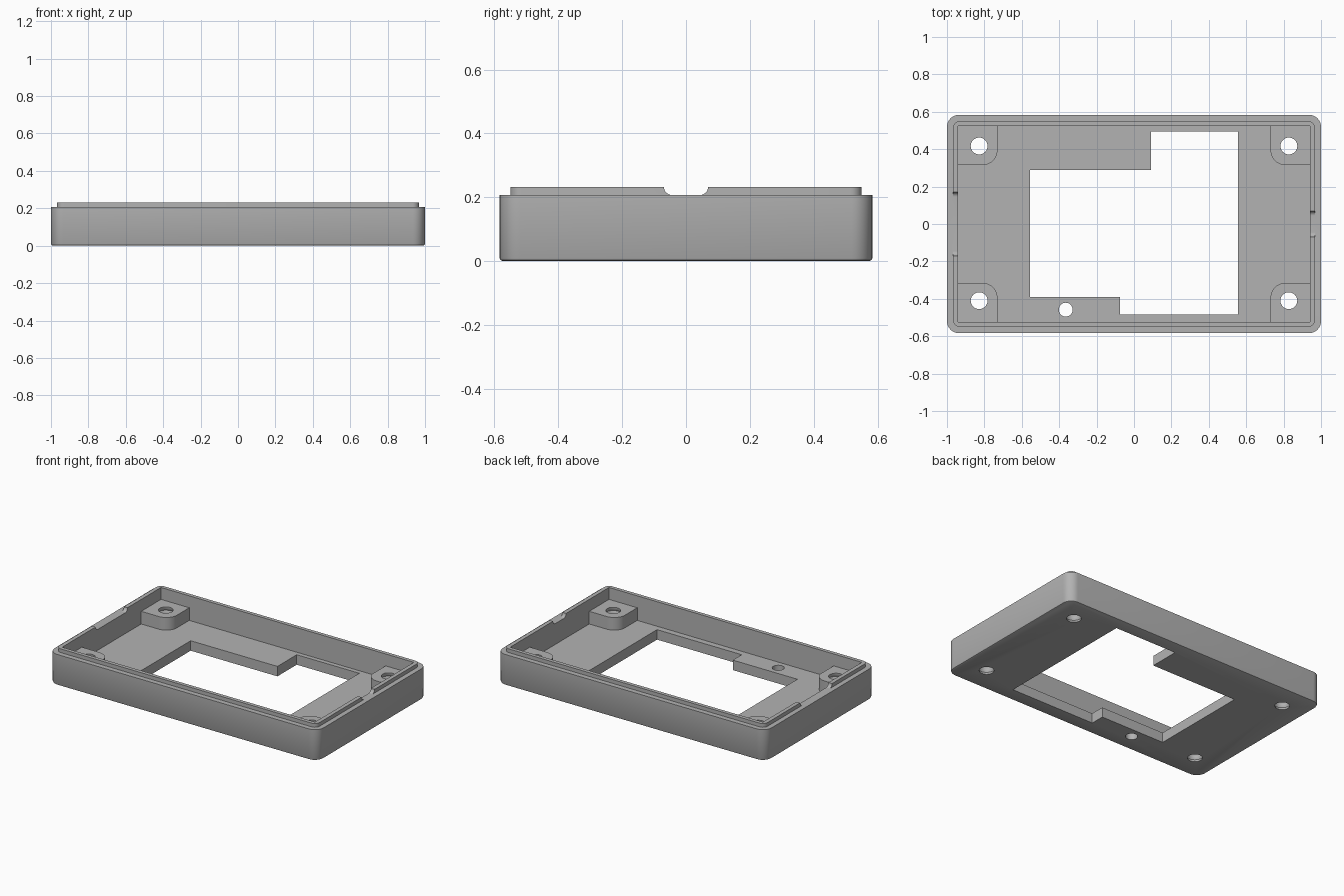
import bpy, bmesh, math

if "Cube" in bpy.data.objects:
    bpy.data.objects.remove(bpy.data.objects["Cube"])

FLOOR, BOSS, RIM, TOP = 0.067, 0.152, 0.207, 0.232
HX, HY = 1.0, 0.584          # outer half sizes
CX, CY = 0.94, 0.525         # cavity half sizes

grey = bpy.data.materials.new("plain grey")
grey.diffuse_color = (0.45, 0.45, 0.45, 1)
grey.use_nodes = True
grey.node_tree.nodes["Principled BSDF"].inputs["Base Color"].default_value = grey.diffuse_color


def rounded_rect(hx, hy, r, n=8):
    pts = []
    for k, (sx, sy) in enumerate([(1, 1), (-1, 1), (-1, -1), (1, -1)]):
        for i in range(n + 1):
            a = math.pi / 2 * (k + i / n)
            pts.append((sx * (hx - r) + r * math.cos(a), sy * (hy - r) + r * math.sin(a)))
    return pts


def circle(cx, cy, r, n=32):
    return [(cx + r * math.cos(2 * math.pi * i / n), cy + r * math.sin(2 * math.pi * i / n))
            for i in range(n)]


def loft(name, rings):
    """Closed solid through a list of (outline, z) rings of equal length."""
    bm = bmesh.new()
    loops = [[bm.verts.new((x, y, z)) for x, y in pts] for pts, z in rings]
    n = len(loops[0])
    for a, b in zip(loops, loops[1:]):
        for i in range(n):
            j = (i + 1) % n
            bm.faces.new((a[i], a[j], b[j], b[i]))
    bm.faces.new(loops[0][::-1])
    bm.faces.new(loops[-1])
    bmesh.ops.recalc_face_normals(bm, faces=bm.faces)
    me = bpy.data.meshes.new(name)
    bm.to_mesh(me)
    bm.free()
    me.materials.append(grey)
    ob = bpy.data.objects.new(name, me)
    bpy.context.collection.objects.link(ob)
    return ob


def combine(target, tool, op="DIFFERENCE"):
    bpy.context.view_layer.objects.active = target
    mod = target.modifiers.new("combine", "BOOLEAN")
    mod.operation, mod.solver, mod.object = op, "EXACT", tool
    bpy.ops.object.modifier_apply(modifier=mod.name)
    bpy.data.objects.remove(tool)


def prism(name, pts, z0, z1):
    return loft(name, [(pts, z0), (pts, z1)])


# Tray body: softened bottom edge, straight wall, stepped lip
lip = rounded_rect(0.967, 0.55, 0.035)
tray = loft("enclosure_tray", [
    (rounded_rect(HX - 0.009, HY - 0.009, 0.056), 0),
    (rounded_rect(HX - 0.003, HY - 0.003, 0.062), 0.003),
    (rounded_rect(HX, HY, 0.065), 0.009),
    (rounded_rect(HX, HY, 0.065), RIM),
    (lip, RIM), (lip, TOP)])

# Inner cavity
combine(tray, prism("cavity", [(-CX, -CY), (CX, -CY), (CX, CY), (-CX, CY)], FLOOR, 0.4))

# Corner screw bosses, rounded towards the middle
BX, BY, R = 0.73, 0.315, 0.08
for sx in (-1, 1):
    for sy in (-1, 1):
        arc = [(BX + R - R * math.cos(math.pi / 2 * i / 10),
                BY + R - R * math.sin(math.pi / 2 * i / 10)) for i in range(11)]
        pts = arc + [(CX + 0.015, BY), (CX + 0.015, CY + 0.015), (BX, CY + 0.015)]
        combine(tray, prism("boss", [(sx * x, sy * y) for x, y in pts], FLOOR - 0.02, BOSS), "UNION")

# Screw holes with ridged walls
for sx in (-1, 1):
    for y in (0.417, -0.41):
        rings = [(circle(sx * 0.828, y, 0.045), -0.05)]
        for k in range(4):
            z = 0.018 + k * 0.036
            rings += [(circle(sx * 0.828, y, r), z + dz)
                      for r, dz in ((0.045, -0.014), (0.053, 0), (0.045, 0.014))]
        rings.append((circle(sx * 0.828, y, 0.045), 0.3))
        combine(tray, loft("screw_hole", rings))

# Small hole in the floor
combine(tray, prism("floor_hole", circle(-0.365, -0.458, 0.037), -0.05, 0.12))

# Stepped window through the floor
combine(tray, prism("window", [
    (-0.555, 0.29), (0.09, 0.29), (0.09, 0.495), (0.555, 0.495),
    (0.555, -0.485), (-0.075, -0.485), (-0.075, -0.39), (-0.555, -0.39)], -0.05, 0.12))

# Lip notches with rounded lower corners
for x0, x1, half in ((0.9, 1.1, 0.069), (-1.1, -0.9, 0.17)):
    r = 0.0249
    prof = [(half - r + r * math.sin(a), RIM + r - r * math.cos(a))
            for a in (math.pi / 2 * i / 8 for i in range(9))]
    prof = prof + [(half, 0.3), (-half, 0.3)] + [(-y, z) for y, z in prof[::-1]]
    cutter = prism("notch", prof, x0, x1)
    for v in cutter.data.vertices:       # profile (y, z) extruded along x
        y, z, x = v.co
        v.co = (x, y, z)
    combine(tray, cutter)

bpy.ops.object.select_all(action="DESELECT")
tray.select_set(True)
bpy.context.view_layer.objects.active = tray
bpy.ops.object.shade_smooth_by_angle(angle=math.radians(30))
